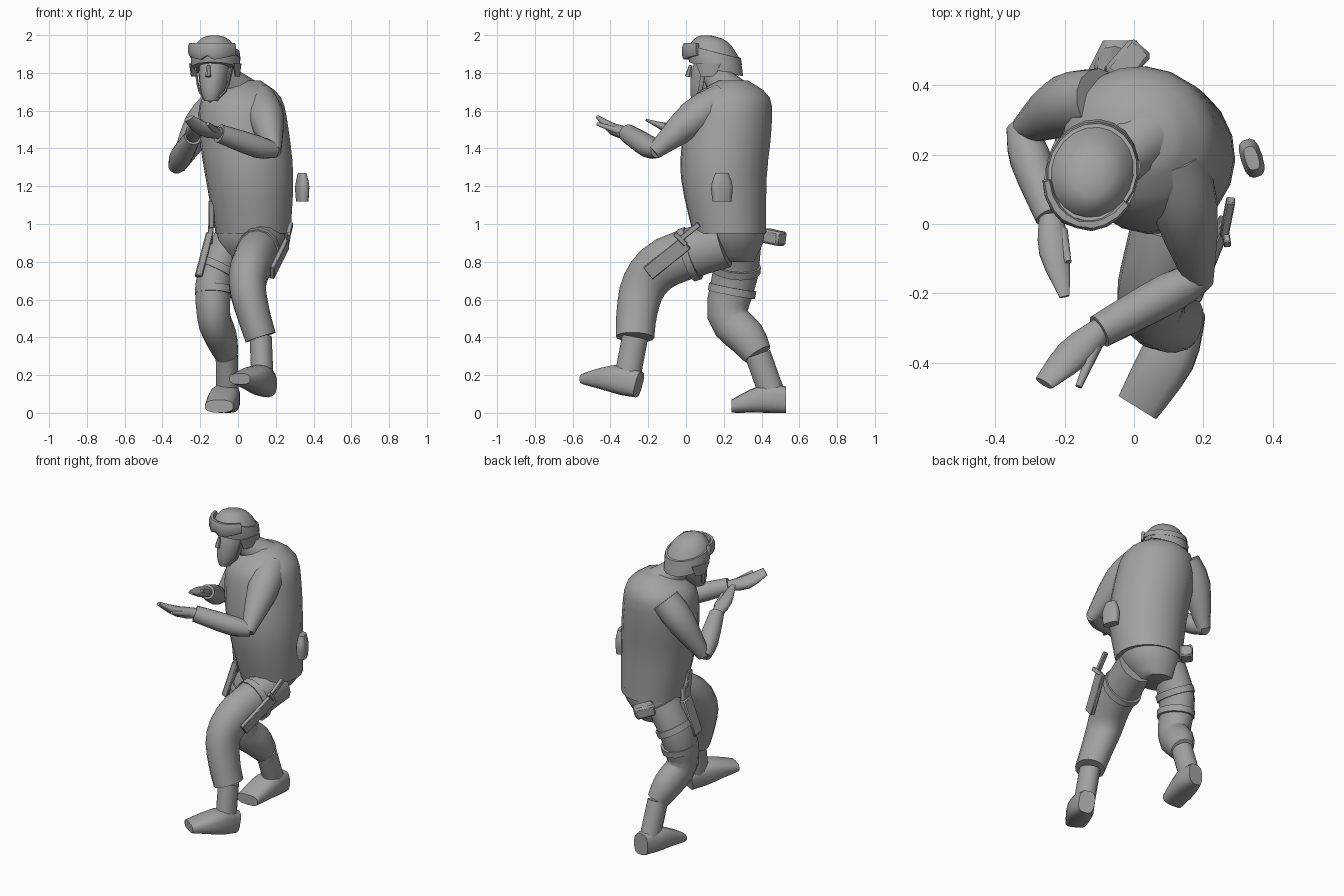
import bpy
import bmesh
import math
from mathutils import Vector

cube = bpy.data.objects.get("Cube")
if cube:
    bpy.data.objects.remove(cube, do_unlink=True)

# One plain colour for the whole figure
grey = bpy.data.materials.new("plain grey")
grey.use_nodes = True
grey.diffuse_color = (.36, .36, .36, 1)
grey.node_tree.nodes["Principled BSDF"].inputs["Base Color"].default_value = grey.diffuse_color

X, Y, Z = Vector((1, 0, 0)), Vector((0, 1, 0)), Vector((0, 0, 1))


def smooth_path(points, steps):
    """Spline through the points, interpolating position and radius together."""
    points = [Vector(point) for point in points]
    result = []
    for i in range(len(points) - 1):
        start, end = points[i], points[i + 1]
        leave = (end - points[max(i - 1, 0)]) / 2
        arrive = (points[min(i + 2, len(points) - 1)] - start) / 2
        for step in range(steps):
            t = step / steps
            blend = t * t * (3 - 2 * t)
            result.append(start.lerp(end, blend)
                          + leave * t * (1 - t) ** 2
                          - arrive * t * t * (1 - t))
    return result + [points[-1]]


def signed_power(value, power):
    return math.copysign(abs(value) ** power, value)


def tube(name, points, ref=X, axis=None, flat=1, end_flat=None,
         sides=14, power=1, steps=3):
    """Skin rings along x, y, z, radius points; flat scales the radius across ref."""
    path = smooth_path(points, steps)
    last = len(path) - 1
    end_flat = end_flat or flat
    bm = bmesh.new()
    rings = []
    for i, point in enumerate(path):
        travel = path[min(i + 1, last)] - path[max(i - 1, 0)]
        along = (axis or travel.xyz).normalized()
        u = (ref - along * ref.dot(along)).normalized() * point.w
        v = along.cross(u) * (flat + (end_flat - flat) * i / last)
        ring = []
        for k in range(sides):
            turn = math.tau * (k + .5) / sides
            ring.append(bm.verts.new(point.xyz
                                     + u * signed_power(math.cos(turn), power)
                                     + v * signed_power(math.sin(turn), power)))
        rings.append(ring)
    for lower, upper in zip(rings, rings[1:]):
        for k in range(sides):
            bm.faces.new((lower[k - 1], lower[k], upper[k], upper[k - 1]))
    bm.faces.new(rings[0])
    bm.faces.new(rings[-1])
    bmesh.ops.recalc_face_normals(bm, faces=bm.faces)
    mesh = bpy.data.meshes.new(name)
    bm.to_mesh(mesh)
    bm.free()
    mesh.materials.append(grey)
    obj = bpy.data.objects.new(name, mesh)
    bpy.context.collection.objects.link(obj)
    bpy.ops.object.select_all(action="DESELECT")
    obj.select_set(True)
    bpy.context.view_layer.objects.active = obj
    bpy.ops.object.shade_smooth_by_angle(angle=math.radians(50))
    return obj


def bar(name, start, end, width, depth, ref):
    """Straight bevelled box between two points, width measured along ref."""
    radius = width * math.sqrt(.5)
    obj = tube(name, [(*start, radius), (*end, radius)], ref,
               flat=depth / width, sides=4, steps=1)
    bevel = obj.modifiers.new("soft edges", "BEVEL")
    bevel.width = min(width, depth) * .15


def band(name, start, end, position):
    """Short strap wrapped around a limb between two of its path points."""
    start, end = Vector(start), Vector(end)
    middle = start.lerp(end, position)
    middle.w *= 1.1
    shift = (end.xyz - start.xyz).normalized() * .02
    tube(name, [(*(middle.xyz - shift), middle.w), (*(middle.xyz + shift), middle.w)],
         flat=1.2, steps=1)


def leg(side, trouser, boot, boot_axis=None):
    tube(side + "_trouser_leg", trouser, flat=1.2)
    ankle = Vector(boot[0]).lerp(Vector(boot[1]), .5)
    ankle.w = .06
    tube(side + "_boot_shaft", [(*trouser[-1][:3], .06), ankle], flat=1.15)
    tube(side + "_boot", boot, axis=boot_axis, flat=1.4, end_flat=.45, power=.7)


def arm(side, upper, fore, hand, thumb):
    tube(side + "_upper_arm", upper)
    tube(side + "_forearm", fore)
    tube(side + "_hand", hand, flat=.9, end_flat=.4)
    tube(side + "_thumb", thumb, sides=8)


# Torso and pelvis, twisted towards the right hand
hip_line = Vector((.86, -.5, 0))
tube("torso", [(.08, .23, .95, .2), (.06, .2, 1.25, .235), (.03, .22, 1.5, .24),
               (.02, .24, 1.67, .21), (.04, .25, 1.76, .08)],
     hip_line, Z, flat=.96, sides=20)
tube("pelvis", [(.04, .26, .8, .1), (.06, .24, .9, .17), (.08, .23, 1, .19)],
     hip_line, Z, sides=18)

# Left leg steps forward, right leg pushes from behind
left_trouser = [(.15, .2, .9, .11), (.08, -.1, .8, .11), (.05, -.22, .68, .1),
                (.08, -.26, .53, .09), (.12, -.27, .4, .085)]
right_trouser = [(-.03, .28, .92, .1), (-.12, .26, .73, .1), (-.13, .22, .52, .09),
                 (-.09, .32, .4, .085), (-.06, .38, .31, .065)]
leg("left", left_trouser,
    [(.16, -.25, .15, .05), (.1, -.38, .18, .08), (.01, -.53, .18, .065)])
leg("right", right_trouser,
    [(-.04, .53, .07, .05), (-.07, .4, .075, .08), (-.1, .24, .035, .075)], -Y)
band("left_thigh_strap", *left_trouser[:2], .6)
band("upper_thigh_strap", *right_trouser[:2], .8)
band("lower_thigh_strap", *right_trouser[1:3], .4)

# Left arm reaches across the chest, right arm is bent with the palm up
arm("left",
    [(.11, .2, 1.66, .09), (.15, .04, 1.56, .095), (.19, -.17, 1.38, .04)],
    [(.2, -.15, 1.39, .04), (.1, -.2, 1.41, .06), (-.1, -.31, 1.48, .05)],
    [(-.09, -.3, 1.48, .035), (-.18, -.38, 1.5, .05), (-.26, -.46, 1.56, .03)],
    [(-.11, -.35, 1.49, .02), (-.16, -.47, 1.53, .01)])
arm("right",
    [(-.1, .36, 1.64, .09), (-.2, .34, 1.52, .09), (-.32, .27, 1.3, .04)],
    [(-.33, .28, 1.3, .04), (-.3, .19, 1.36, .06), (-.24, .02, 1.46, .045)],
    [(-.24, .02, 1.46, .035), (-.23, -.08, 1.5, .045), (-.2, -.21, 1.55, .015)],
    [(-.21, -.02, 1.48, .02), (-.19, -.11, 1.53, .01)])

# Head parts are placed forward, sideways and up from the middle of the helmet
face_dir = Vector((-.27, -.96, 0)).normalized()
head_side = Z.cross(face_dir)
head_middle = Vector((-.12, .15, 1.9))


def on_head(forward, sideways, up, radius):
    spot = head_middle + face_dir * forward + head_side * sideways + Z * up
    return (*spot, radius)


tube("neck", [(.03, .25, 1.68, .1), (-.1, .14, 1.8, .065)])
tube("head", [on_head(.08, 0, -.25, .035), on_head(.06, 0, -.2, .06),
              on_head(.03, 0, -.1, .08), on_head(0, 0, 0, .08)],
     head_side, Z, flat=1.2)
tube("nose", [on_head(.13, 0, -.06, .01), on_head(.145, 0, -.12, .016)], head_side, sides=6)

# Helmet with strap, goggles, ear flaps and chin straps
tilt = Vector((.03, .25, .97))
tube("helmet", [on_head(-.01, 0, -.08, .13), on_head(0, 0, 0, .125),
                on_head(0, 0, .07, .08), on_head(-.01, 0, .09, .03)],
     head_side, tilt, flat=1.15, sides=20)
tube("goggle_strap", [on_head(0, 0, -.02, .133), on_head(0, 0, .015, .128)],
     head_side, tilt, flat=1.15, sides=20)
goggle_arc = []
for step in range(-4, 5):
    turn = math.radians(step * 17)
    # The centre ring is narrower, which leaves the nose notch
    half = .035 if step == 0 else .05 - abs(step) / 250
    goggle_arc.append(on_head(math.cos(turn) * .155, math.sin(turn) * .13, .06 - half, half))
tube("goggles", goggle_arc, Z, flat=.4, sides=8, power=.7, steps=1)
for side, sign in (("left", 1), ("right", -1)):
    tube(side + "_ear_flap", [on_head(0, sign * .12, -.12, .04), on_head(0, sign * .12, -.05, .07)],
         face_dir, flat=.2)
    tube(side + "_chin_strap", [on_head(.03, sign * .1, -.07, .013), on_head(.06, sign * .07, -.2, .013),
                                on_head(.11, 0, -.25, .013)], face_dir, flat=.5, sides=6)

# Side pouch
tube("side_pouch", [(.34, .19, 1.12, .05), (.34, .19, 1.2, .057), (.34, .19, 1.27, .035)],
     Vector((.3, -.95, 0)), Z, flat=.55, power=.7)

# Sheathed knife on the left thigh
across = Z - Y
bar("knife_sheath", (.26, 0, .9), (.18, -.2, .74), .08, .025, across)
bar("knife_guard", (.27, -.06, .95), (.26, 0, .89), .02, .025, X)
bar("knife_handle", (.26, -.03, .92), (.28, .07, 1), .03, .025, across)

# Holster, pistol and back pouch
bar("holster", (-.15, .22, .95), (-.21, .19, .72), .085, .04, Y)
bar("pistol_slide", (-.15, .22, .9), (-.14, .2, 1.02), .07, .03, Y)
bar("pistol_grip", (-.14, .19, .98), (-.14, .17, 1.12), .045, .03, Y)
bar("back_pouch", (-.06, .42, .94), (.02, .51, .92), .075, .08, Z)
